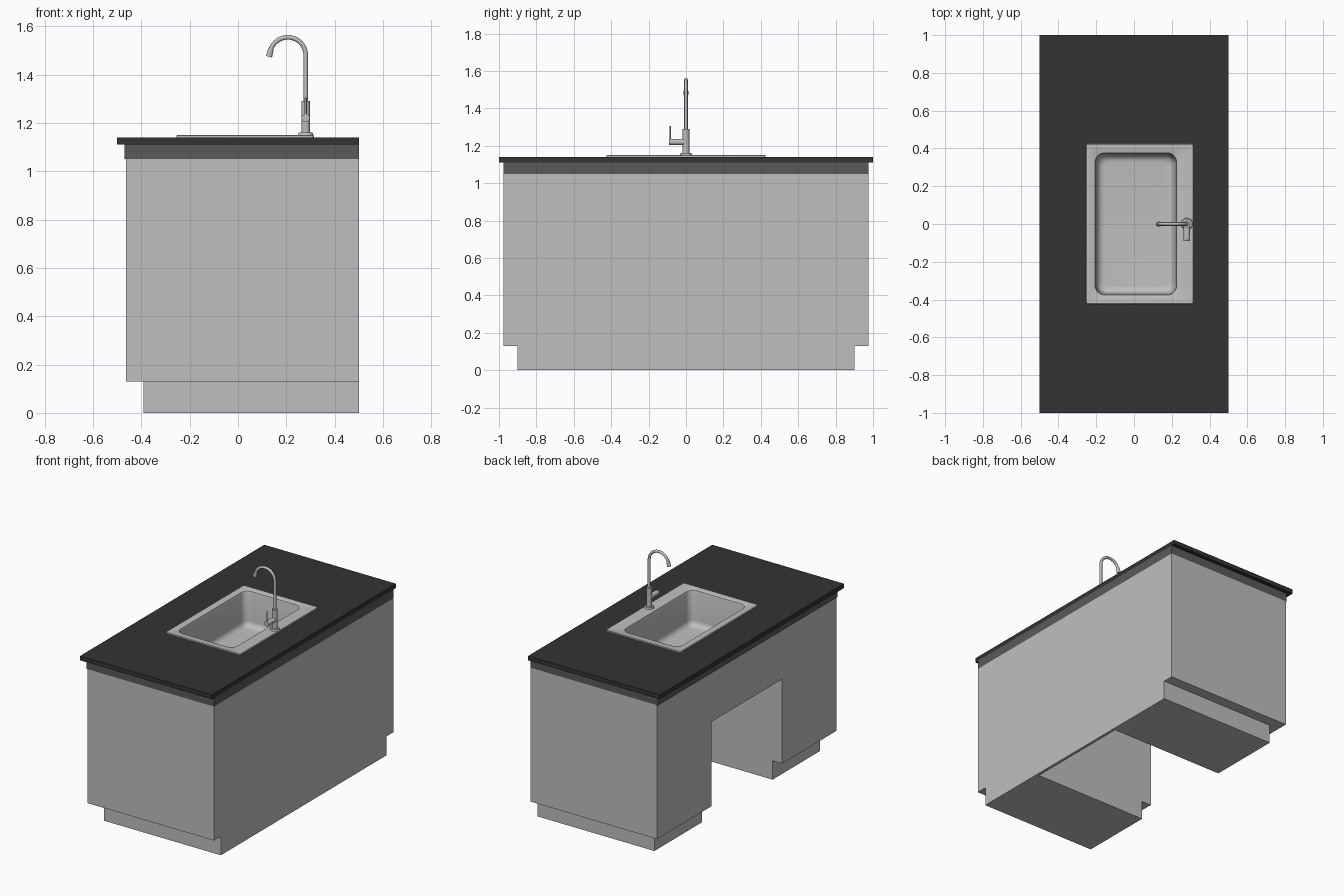
import bpy, bmesh
from math import sin, cos, pi, radians
from mathutils import Vector

cube = bpy.data.objects.get("Cube")
if cube:
    bpy.data.objects.remove(cube, do_unlink=True)


def material(name, value):
    m = bpy.data.materials.new(name)
    m.use_nodes = True
    colour = (value, value, value, 1)
    m.diffuse_color = colour
    m.node_tree.nodes["Principled BSDF"].inputs["Base Color"].default_value = colour
    return m


CABINET = material("light grey cabinet", 0.52)
BAND = material("dark grey band", 0.1)
COUNTER = material("charcoal worktop", 0.033)
STEEL = material("brushed steel", 0.52)


def finish(name, bm, mat, smooth=False):
    bmesh.ops.recalc_face_normals(bm, faces=bm.faces)
    me = bpy.data.meshes.new(name)
    bm.to_mesh(me)
    bm.free()
    ob = bpy.data.objects.new(name, me)
    bpy.context.collection.objects.link(ob)
    if mat:
        me.materials.append(mat)
    bpy.ops.object.select_all(action='DESELECT')
    ob.select_set(True)
    bpy.context.view_layer.objects.active = ob
    if smooth:
        bpy.ops.object.shade_smooth_by_angle(angle=radians(35))
    return ob


def prism(name, outline, x0, x1, mat):
    """Extrude a y-z outline along x."""
    bm = bmesh.new()
    face = bm.faces.new([bm.verts.new((x0, y, z)) for y, z in outline])
    new = bmesh.ops.extrude_face_region(bm, geom=[face])["geom"]
    verts = [v for v in new if isinstance(v, bmesh.types.BMVert)]
    bmesh.ops.translate(bm, verts=verts, vec=(x1 - x0, 0, 0))
    return finish(name, bm, mat)


def box(name, x0, x1, half_y, z0, z1, mat=None):
    outline = [(-half_y, z0), (half_y, z0), (half_y, z1), (-half_y, z1)]
    return prism(name, outline, x0, x1, mat)


def cut(ob, cutter):
    """Subtract a helper from a part, then remove the helper."""
    cutter.hide_render = True
    mod = ob.modifiers.new("cut", 'BOOLEAN')
    mod.operation, mod.solver, mod.object = 'DIFFERENCE', 'EXACT', cutter
    bpy.context.view_layer.objects.active = ob
    bpy.ops.object.modifier_apply(modifier=mod.name)
    bpy.data.objects.remove(cutter, do_unlink=True)


def rounded_loop(bm, cx, hx, hy, r, z, segments=8):
    corners = [(1, 1), (-1, 1), (-1, -1), (1, -1)]
    loop = []
    for q, (sx, sy) in enumerate(corners):
        for i in range(segments + 1):
            a = (q + i / segments) * pi / 2
            loop.append(bm.verts.new((cx + sx * (hx - r) + r * cos(a),
                                      sy * (hy - r) + r * sin(a), z)))
    return loop


def tube(name, start, end, r0, r1=None, sides=24):
    start, end = Vector(start), Vector(end)
    axis = end - start
    bm = bmesh.new()
    bmesh.ops.create_cone(bm, cap_ends=True, segments=sides, radius1=r0,
                          radius2=r0 if r1 is None else r1, depth=axis.length)
    bmesh.ops.rotate(bm, verts=bm.verts, cent=(0, 0, 0),
                     matrix=Vector((0, 0, 1)).rotation_difference(axis).to_matrix())
    bmesh.ops.translate(bm, verts=bm.verts, vec=(start + end) / 2)
    return finish(name, bm, STEEL, True)


# Cabinet: stepped plinth, knee space open on one long side
half = [(0.9, 0), (0.9, 0.13), (0.975, 0.13), (0.975, 1.05)]
outline = half + [(-y, z) for y, z in reversed(half)]
cabinet = prism("cabinet", outline, -0.463, 0.5, CABINET)
cut(cabinet, box("toe_kick_cutter", -0.6, -0.39, 1.2, -0.1, 0.13))
cut(cabinet, box("knee_space_cutter", -0.6, 0.48, 0.383, -0.1, 0.71))

# Band and worktop
band = box("band", -0.47, 0.5, 0.975, 1.05, 1.11, BAND)
worktop = box("worktop", -0.5, 0.5, 1.0, 1.11, 1.14, COUNTER)
for part in (cabinet, band, worktop):
    cut(part, box("sink_cutter", -0.23, 0.25, 0.4, 0.88, 1.3))

# Sink: rim, rolled lip, tapered bowl with a rounded floor edge
bm = bmesh.new()
sections = [(0.03, 0.285, 0.425, 0.015, 1.14), (0.03, 0.285, 0.425, 0.015, 1.147),
            (0.03, 0.282, 0.422, 0.012, 1.15), (0.01, 0.222, 0.382, 0.055, 1.15),
            (0.01, 0.216, 0.376, 0.05, 1.147), (0.01, 0.213, 0.373, 0.05, 1.138)]
BOWL_FLOOR, FILLET = 0.91, 0.04
for i in range(7):
    a = i / 6 * pi / 2
    inset = FILLET * (1 - cos(a))
    sections.append((0.01, 0.207 - inset, 0.367 - inset, 0.05 - inset * 0.5,
                     BOWL_FLOOR + FILLET * (1 - sin(a))))
loops = [rounded_loop(bm, *s) for s in sections]
for lower, upper in zip(loops, loops[1:]):
    for i in range(len(lower)):
        j = (i + 1) % len(lower)
        bm.faces.new((lower[i], lower[j], upper[j], upper[i]))
bm.faces.new(loops[-1])
sink = finish("sink", bm, STEEL, True)
# Orient the open shell so the bowl floor faces up
if max(sink.data.polygons, key=lambda p: p.area).normal.z < 0:
    sink.data.flip_normals()

# Tap: foot, body, swan neck, nozzle and side lever
TAP_X = 0.28
tube("tap_foot", (TAP_X, 0, 1.148), (TAP_X, 0, 1.16), 0.032, 0.028)
tube("tap_body", (TAP_X, 0, 1.155), (TAP_X, 0, 1.29), 0.018)
tube("lever_hub", (TAP_X, 0, 1.22), (TAP_X, -0.09, 1.22), 0.017)
tube("lever", (TAP_X, -0.085, 1.22), (TAP_X, -0.085, 1.305), 0.0045, sides=12)

R, ARC_Z = 0.074, 1.48
path = [Vector((TAP_X, 0, 1.28))]
for i in range(25):
    a = radians(170) * i / 24
    path.append(Vector((TAP_X - R + R * cos(a), 0, ARC_Z + R * sin(a))))
curve = bpy.data.curves.new("swan_neck", 'CURVE')
curve.dimensions = '3D'
curve.bevel_depth, curve.bevel_resolution, curve.use_fill_caps = 0.0095, 4, True
spline = curve.splines.new('POLY')
spline.points.add(len(path) - 1)
for point, co in zip(spline.points, path):
    point.co = (*co, 1)
curve.materials.append(STEEL)
neck = bpy.data.objects.new("swan_neck", curve)
bpy.context.collection.objects.link(neck)
bpy.ops.object.select_all(action='DESELECT')
neck.select_set(True)
bpy.context.view_layer.objects.active = neck
bpy.ops.object.convert(target='MESH')
bpy.ops.object.shade_smooth_by_angle(angle=radians(35))

tip = path[-1]
along = (path[-1] - path[-2]).normalized()
tube("nozzle", tip - along * 0.012, tip + along * 0.02, 0.0115, 0.013)
